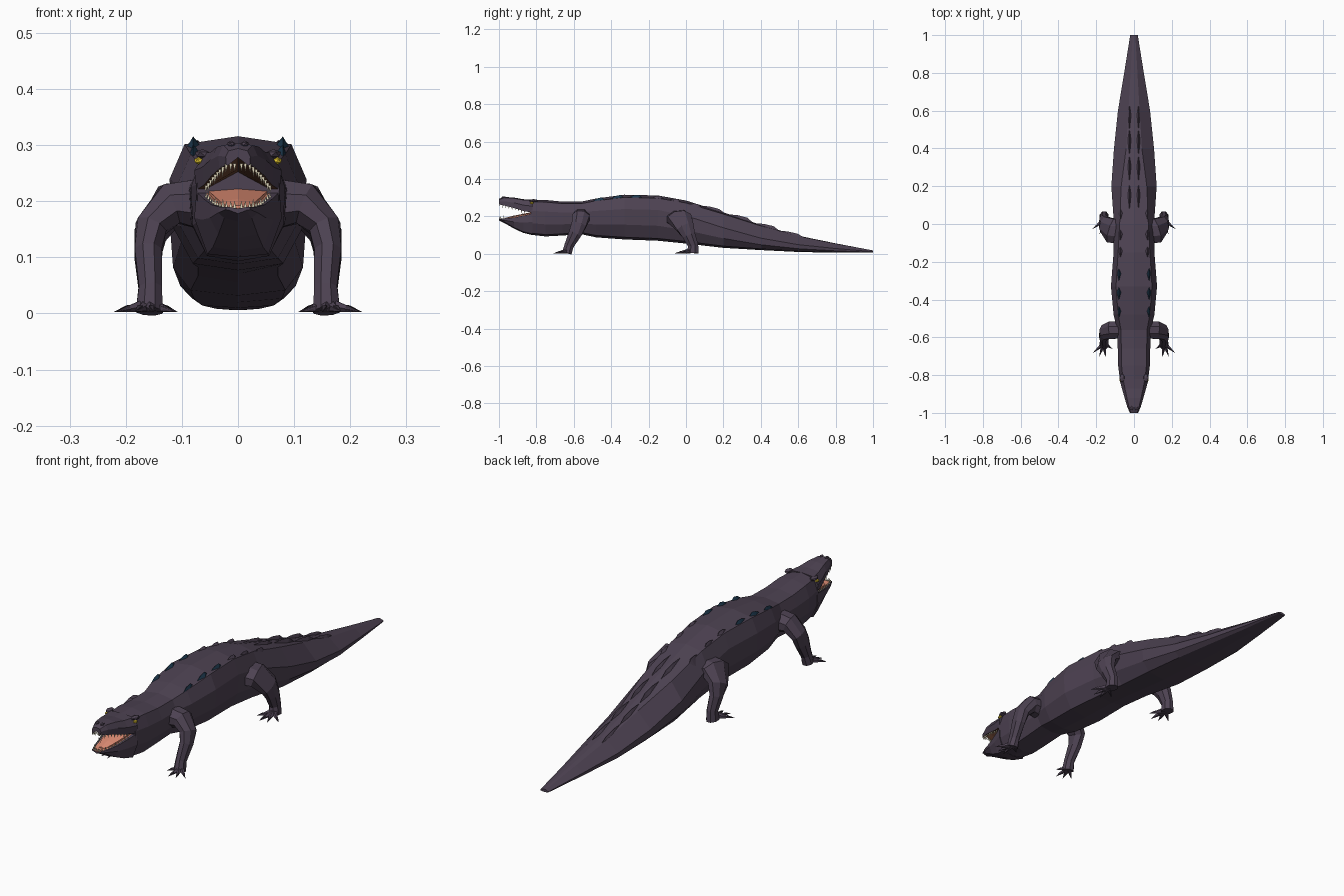
import bpy, bmesh, math
from mathutils import Vector

if "Cube" in bpy.data.objects:
    bpy.data.objects.remove(bpy.data.objects["Cube"])


def material(name, rgb):
    m = bpy.data.materials.new(name)
    m.diffuse_color = (*rgb, 1)
    m.use_nodes = True
    m.node_tree.nodes["Principled BSDF"].inputs["Base Color"].default_value = m.diffuse_color
    return m


HIDE = material("hide", (0.075, 0.055, 0.085))
BLUE = material("blue_scute", (0.012, 0.04, 0.075))
PINK = material("mouth_pink", (0.72, 0.26, 0.17))
BROWN = material("palate_brown", (0.14, 0.055, 0.03))
IVORY = material("ivory", (0.75, 0.68, 0.5))
YELLOW = material("eye_yellow", (0.75, 0.55, 0.03))
CLAW = material("claw_dark", (0.04, 0.03, 0.045))


def finish(name, bm, mats, mirror=False):
    bmesh.ops.recalc_face_normals(bm, faces=bm.faces)
    me = bpy.data.meshes.new(name)
    bm.to_mesh(me)
    bm.free()
    for m in mats:
        me.materials.append(m)
    ob = bpy.data.objects.new(name, me)
    bpy.context.collection.objects.link(ob)
    if mirror:
        ob.modifiers.new("mirror", 'MIRROR').use_mirror_merge = False
    return ob


def loft(bm, rings, lining=()):
    vr = [[bm.verts.new(p) for p in r] for r in rings]
    n = len(vr[0])
    for a, b in zip(vr, vr[1:]):
        for i in range(n):
            f = bm.faces.new((a[i], a[(i + 1) % n], b[(i + 1) % n], b[i]))
            f.material_index = 1 if i in lining else 0
    bm.faces.new(vr[0])
    bm.faces.new(vr[-1])


def symmetric(y, half):
    """Full ring from a half profile running centre to centre."""
    return [(x, y, z) for x, z in half] + [(-x, y, z) for x, z in half[-2:0:-1]]


def spike(bm, base, tip, r, sides=4):
    base, tip = Vector(base), Vector(tip)
    d = (tip - base).normalized()
    u = d.orthogonal().normalized()
    v = d.cross(u)
    ring = [bm.verts.new(base + r * (u * math.cos(a) + v * math.sin(a)))
            for a in [2 * math.pi * i / sides for i in range(sides)]]
    t = bm.verts.new(tip)
    bm.faces.new(ring)
    for i in range(sides):
        bm.faces.new((ring[i], ring[(i + 1) % sides], t))


# Body stations: y, half width, top z, bottom z, tail blend
BODY = [(-.83, .074, .290, .102, 0), (-.75, .084, .288, .093, 0),
        (-.66, .086, .279, .098, 0), (-.56, .088, .279, .105, 0),
        (-.48, .108, .296, .088, 0), (-.33, .122, .316, .077, 0),
        (-.15, .108, .312, .070, 0), (0, .106, .285, .055, .15),
        (.2, .120, .222, .032, .5), (.4, .106, .155, .020, .9),
        (.6, .085, .097, .010, 1), (.8, .052, .056, .006, 1), (1, .02, .018, .006, 1)]


def section(w, top, bot, t):
    h = top - bot
    mix = lambda a, b: a + (b - a) * t
    return [(0, top), (w * mix(.78, .35), top - h * mix(.06, .04)),
            (w, bot + h * mix(.68, .45)), (w * mix(.96, .97), bot + h * mix(.33, .2)),
            (w * mix(.66, .75), bot + h * .05), (0, bot)]


bm = bmesh.new()
loft(bm, [symmetric(y, section(w, t, b, k)) for y, w, t, b, k in BODY])
finish("body_and_tail", bm, [HIDE])

# Open jaws: y, half width, top z, upper rim, lower rim, chin z
JAW = [(-1, .022, .294, .265, .190, .178), (-.97, .035, .304, .258, .190, .164),
       (-.92, .050, .301, .245, .194, .135), (-.87, .064, .292, .229, .204, .112),
       (-.82, .078, .290, .220, .217, .100)]
bm = bmesh.new()
loft(bm, [symmetric(y, [(0, t), (w * .75, t - .004), (w, (t + u) / 2), (w * .95, u),
                        (w * .75, u), (0, u + (t - u) * .45)])
          for y, w, t, u, l, c in JAW], lining=(3, 4, 5, 6))
finish("upper_jaw", bm, [HIDE, BROWN])
bm = bmesh.new()
loft(bm, [symmetric(y, [(0, l - .003), (w * .75, l), (w * .95, l), (w, l * .6 + c * .4),
                        (w * .7, c + .006), (0, c)])
          for y, w, t, u, l, c in JAW], lining=(0, 9))
finish("lower_jaw", bm, [HIDE, PINK])

# Tongue
bm = bmesh.new()
loft(bm, [symmetric(y, [(0, z), (w, z - .004), (w, .185), (0, .185)])
          for y, w, z in [(-.965, .016, .193), (-.92, .032, .204), (-.83, .052, .222)]])
finish("tongue", bm, [PINK])


def jaw_at(y):
    for a, b in zip(JAW, JAW[1:]):
        if a[0] <= y <= b[0]:
            k = (y - a[0]) / (b[0] - a[0])
            return [p + (q - p) * k for p, q in zip(a, b)]


# Teeth along both rims and across the tips
bm = bmesh.new()
for i in range(9):
    y, w, t, u, l, c = jaw_at(-.995 + i * .0165)
    s = .017 if i % 3 == 1 else .012
    x = w * .86
    spike(bm, (x, y, u + .002), (x + .001, y - .002, u - s), .0042)
    spike(bm, (x, y + .006, l - .002), (x, y + .004, l + s * .9), .004)
for x in (.006, .013):
    spike(bm, (x, -.994, .267), (x, -.997, .254), .004)
    spike(bm, (x, -.994, .188), (x, -.996, .201), .004)
finish("teeth", bm, [IVORY], True)


def ball(name, loc, scale, mat):
    b = bmesh.new()
    bmesh.ops.create_icosphere(b, subdivisions=1, radius=1)
    bmesh.ops.scale(b, vec=scale, verts=b.verts)
    bmesh.ops.translate(b, vec=loc, verts=b.verts)
    finish(name, b, [mat], True)


# Eyes, brows and nostril bumps
ball("eye", (.070, -.825, .272), (.009, .010, .007), YELLOW)
ball("brow", (.063, -.815, .284), (.015, .025, .009), HIDE)
ball("nostril", (.012, -.975, .302), (.008, .012, .006), HIDE)


def limb(name, path, tips, palm):
    bm = bmesh.new()
    pts = [Vector(p[:3]) for p in path]
    rings = []
    for i, p in enumerate(pts):
        t = (pts[min(i + 1, len(pts) - 1)] - pts[max(i - 1, 0)]).normalized()
        u = Vector((0, 1, 0))
        u = (u - t * u.dot(t)).normalized()
        v = t.cross(u)
        rings.append([p + u * path[i][3] * math.cos(a) + v * path[i][4] * math.sin(a)
                      for a in [math.pi * (k + .5) / 4 for k in range(8)]])
    loft(bm, rings)
    finish(name, bm, [HIDE], True)
    # Toes fan out from the palm, each ending in a claw
    toes, claws = bmesh.new(), bmesh.new()
    palm = Vector(palm)
    for x, y in tips:
        tip = Vector((x, y, .003))
        spike(toes, palm.lerp(tip, .05), tip, .014, 5)
        knuckle = palm.lerp(tip, .6)
        spike(claws, knuckle + Vector((0, 0, .002)), tip, .0065)
    finish(name + "_toes", toes, [HIDE], True)
    finish(name + "_claws", claws, [CLAW], True)


limb("front_leg",
     [(.06, -.56, .195, .050, .050), (.120, -.562, .195, .050, .040),
      (.155, -.573, .155, .043, .030), (.160, -.592, .110, .038, .026),
      (.156, -.625, .045, .027, .022), (.158, -.637, .004, .028, .026)],
     [(.112, -.662), (.150, -.708), (.184, -.703), (.218, -.683)], (.160, -.632, .016))
limb("hind_leg",
     [(.05, -.04, .185, .075, .055), (.120, -.035, .190, .070, .045),
      (.155, -.005, .145, .052, .031), (.160, .015, .100, .038, .026),
      (.157, .038, .045, .030, .022), (.158, .036, .004, .034, .026)],
     [(.108, -.025), (.145, -.060), (.182, -.055), (.221, -.028)], (.160, .022, .016))


def back_z(x, y):
    """Height of the body's upper surface."""
    for a, b in zip(BODY, BODY[1:]):
        if a[0] <= y <= b[0]:
            k = (y - a[0]) / (b[0] - a[0])
            pr = section(*[p + (q - p) * k for p, q in zip(a[1:], b[1:])])
            for (x0, z0), (x1, z1) in zip(pr[:2], pr[1:3]):
                if x <= x1:
                    return z0 + (z1 - z0) * (x - x0) / (x1 - x0)
    return pr[2][1]


def scutes(name, spots, mat):
    bm = bmesh.new()
    for x, y, length, width, h in spots:
        pt = lambda dx, dy, dz: bm.verts.new(
            (x + dx, y + dy, back_z(x + dx, y + dy) + dz))
        f, b = pt(0, -length / 2, -.002), pt(0, length / 2, -.002)
        l, r = pt(-width, length * .1, -.003), pt(width, length * .1, -.003)
        p, q = pt(0, -length * .1, h * .8), pt(0, length * .25, h)
        for face in ((f, l, p), (f, p, r), (l, q, p), (r, p, q), (l, b, q), (r, q, b)):
            bm.faces.new(face)
        bm.faces.new((f, r, b, l))
    finish(name, bm, [mat], True)


# Raised scutes on the flanks of the back, hips and tail crest
scutes("blue_scutes", [(.080, y, .075, .013, .014) for y in (-.47, -.37, -.27)], BLUE)
scutes("hip_scutes", [(.072, y, .065, .013, .012) for y in (-.15, -.06, .05)], HIDE)
scutes("tail_crest", [(.024, y, .15, .010, h) for y, h in
                      ((.14, .014), (.29, .017), (.43, .016), (.56, .012))], HIDE)
